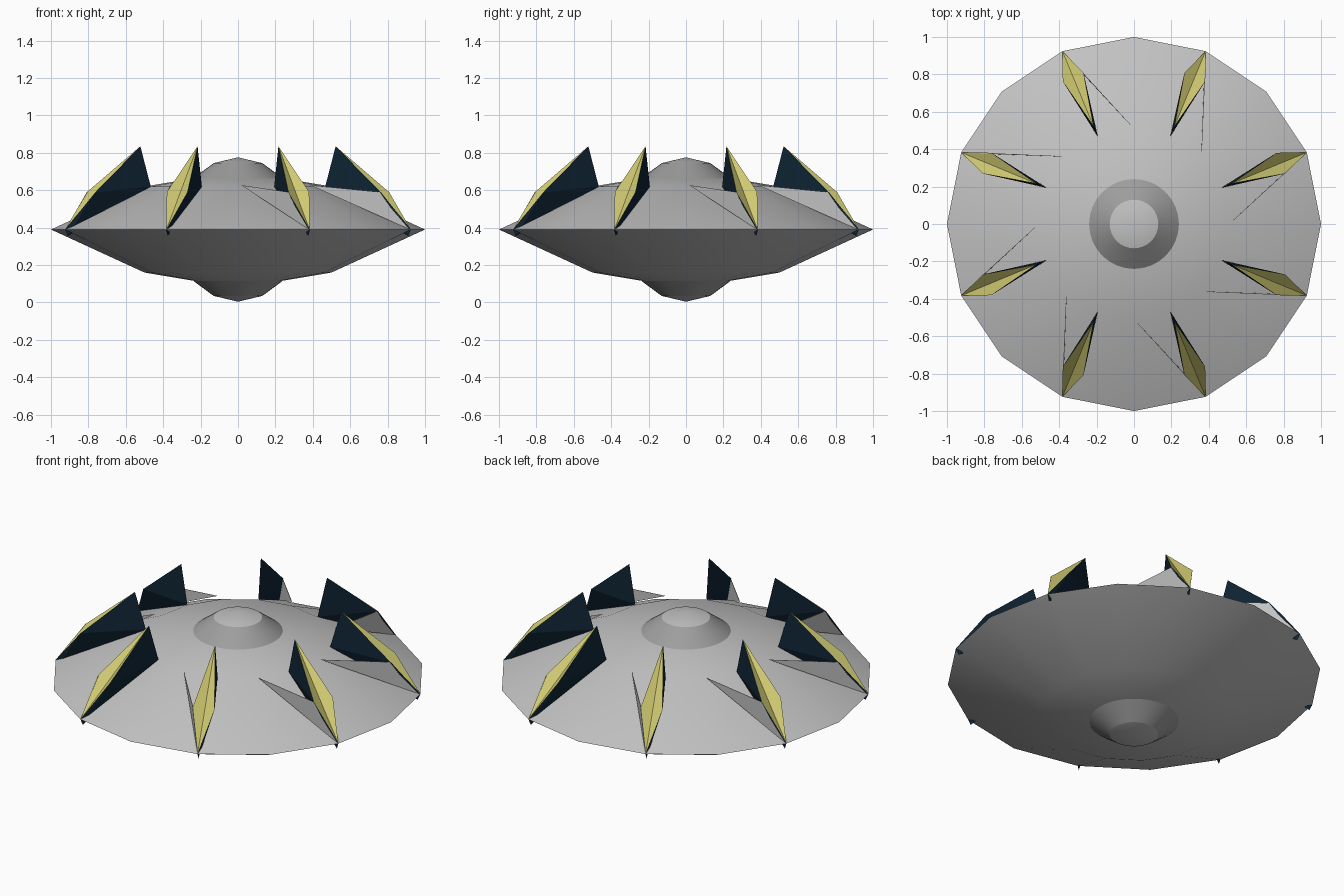
import bpy, bmesh
from math import sin, cos, pi, radians
from mathutils import Matrix

cube = bpy.data.objects.get("Cube")
if cube:
    bpy.data.objects.remove(cube, do_unlink=True)


def material(name, rgb):
    m = bpy.data.materials.new(name)
    m.use_nodes = True
    m.diffuse_color = (*rgb, 1)
    m.node_tree.nodes["Principled BSDF"].inputs["Base Color"].default_value = (*rgb, 1)
    return m


hull_grey = material("hull_grey", (0.54, 0.54, 0.54))
dome_grey = material("dome_grey", (0.34, 0.34, 0.34))
yellow = material("pale_yellow", (0.64, 0.6, 0.17))
navy = material("dark_navy", (0.005, 0.018, 0.035))


def finish(name, bm, mats):
    mesh = bpy.data.meshes.new(name)
    bm.to_mesh(mesh)
    bm.free()
    for m in mats:
        mesh.materials.append(m)
    obj = bpy.data.objects.new(name, mesh)
    bpy.context.collection.objects.link(obj)
    return obj


def lathe(name, profile, sides, mat):
    """Turn a bottom-to-top profile of (radius, height) about the z axis."""
    bm = bmesh.new()
    rings = [[bm.verts.new((r * cos(2 * pi * i / sides), r * sin(2 * pi * i / sides), z))
              for i in range(sides)] for r, z in profile]
    for low, high in zip(rings, rings[1:]):
        for i in range(sides):
            j = (i + 1) % sides
            bm.faces.new((low[i], low[j], high[j], high[i]))
    bmesh.ops.remove_doubles(bm, verts=bm.verts, dist=1e-5)
    obj = finish(name, bm, [mat])
    bpy.ops.object.select_all(action='DESELECT')
    obj.select_set(True)
    bpy.context.view_layer.objects.active = obj
    bpy.ops.object.shade_smooth_by_angle(angle=radians(30))
    return obj


# Saucer hull, the same above and below the rim
RIM = 0.39
half = [(1, 0), (0.5, 0.23), (0.22, 0.277)]
lathe("saucer_hull",
      [(r, RIM - h) for r, h in reversed(half)] + [(r, RIM + h) for r, h in half[1:]],
      16, hull_grey)

# Dome skirts and caps, top and bottom
skirt = [(0.24, 0.274), (0.13, 0.355)]
cap = [(0.13, 0.355), (0, 0.386)]
for part, shape, mat in (("skirt", skirt, dome_grey), ("cap", cap, hull_grey)):
    lathe("top_dome_" + part, [(r, RIM + h) for r, h in shape], 32, mat)
    lathe("bottom_dome_" + part, [(r, RIM - h) for r, h in reversed(shape)], 32, mat)


def fin(name, angle):
    """Navy blade with a folded yellow leading face, pointing out along +x."""
    bm = bmesh.new()
    tip, left, right, top, base, keel = [bm.verts.new(p) for p in (
        (1, 0, RIM), (0.85, 0.06, 0.59), (0.85, -0.06, 0.59),
        (0.565, 0, 0.835), (0.505, 0, 0.62), (0.985, 0, 0.355))]
    for face in ((tip, top, left), (tip, right, top)):
        bm.faces.new(face)
    for face in ((left, top, base), (right, base, top), (tip, left, keel),
                 (tip, keel, right), (left, base, keel), (right, keel, base)):
        bm.faces.new(face).material_index = 1
    bmesh.ops.recalc_face_normals(bm, faces=bm.faces)
    bm.transform(Matrix.Rotation(angle, 4, 'Z'))
    finish(name, bm, [yellow, navy])


def web(name, angle):
    """Thin upright triangle from the fin to the hull beside it."""
    bm = bmesh.new()
    sides = []
    for t in (0.001, -0.001):
        sides.append([bm.verts.new((x, y + t, z)) for x, y, z in (
            (0.995, 0, RIM), (0.85, -0.057, 0.59), (0.496, -0.186, 0.627))])
    a, b = sides
    bm.faces.new(a)
    bm.faces.new(b[::-1])
    for i in range(3):
        j = (i + 1) % 3
        bm.faces.new((a[j], a[i], b[i], b[j]))
    bmesh.ops.recalc_face_normals(bm, faces=bm.faces)
    bm.transform(Matrix.Rotation(angle, 4, 'Z'))
    finish(name, bm, [hull_grey])


# Eight fins with their webs around the rim
for k in range(8):
    turn = radians(22.5 + 45 * k)
    fin(f"fin_{k + 1}", turn)
    web(f"fin_web_{k + 1}", turn)
